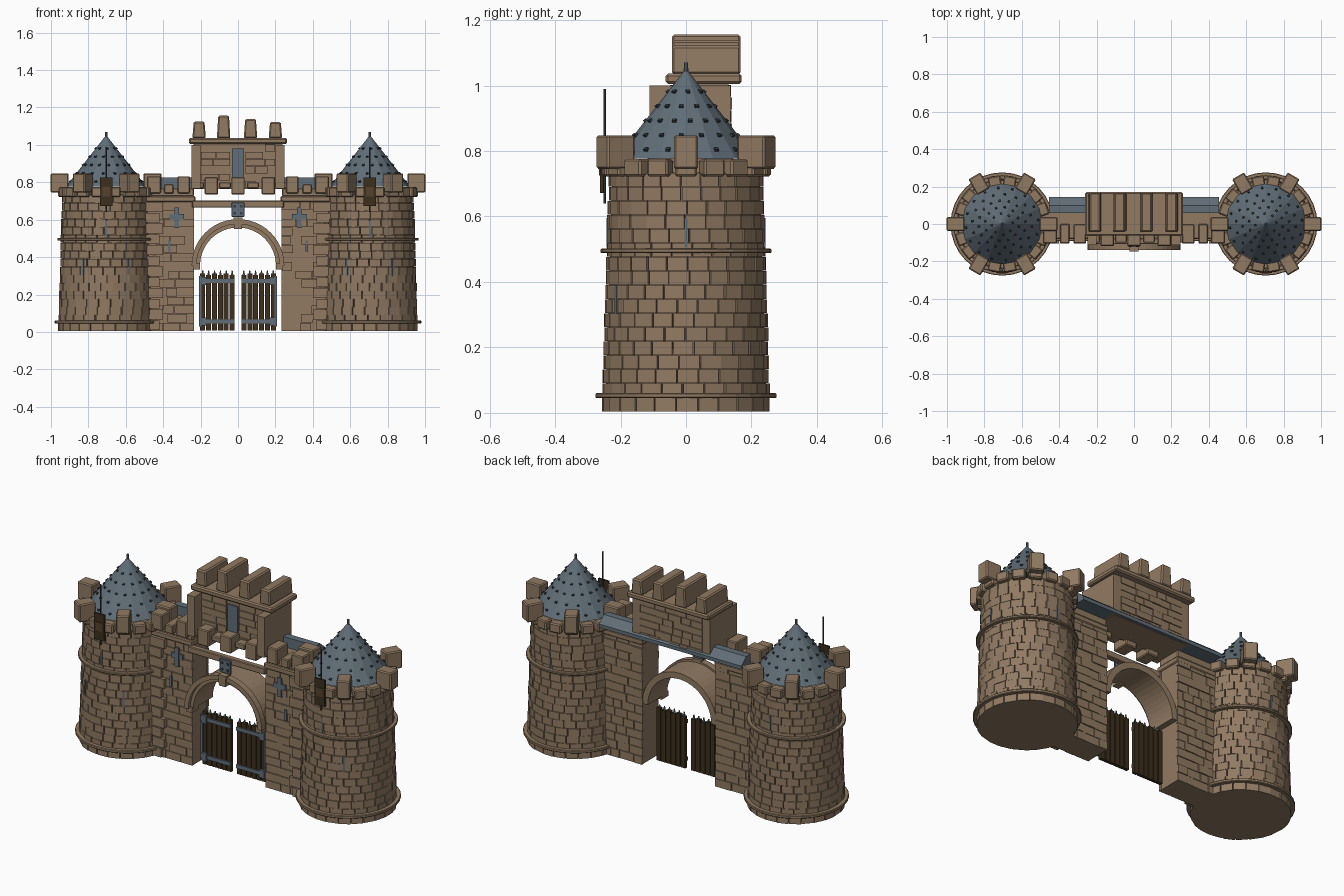
import bpy, bmesh, math, random
from mathutils import Matrix, Vector

if "Cube" in bpy.data.objects:
    bpy.data.objects.remove(bpy.data.objects["Cube"])

random.seed(4)
pi = math.pi


def material(name, rgb):
    m = bpy.data.materials.new(name)
    m.diffuse_color = (*rgb, 1)
    m.use_nodes = True
    m.node_tree.nodes["Principled BSDF"].inputs["Base Color"].default_value = m.diffuse_color
    return m


STONE = material("tan_stone", (.285, .197, .125))
SLATE = material("blue_slate", (.118, .155, .185))
STEEL = material("dark_steel", (.035, .047, .057))
WOOD = material("dark_wood", (.045, .028, .012))
PLAQUE = material("brown_wood", (.09, .055, .026))


def box(bm, c, s, taper=1.0, m=None):
    """Box with centre c and size s; the top is narrowed in x by taper."""
    mat = (m or Matrix()) @ Matrix.Translation(c) @ Matrix.Diagonal((*s, 1))
    vs = bmesh.ops.create_cube(bm, size=1)["verts"]
    for v in vs:
        if v.co.z > 0:
            v.co.x *= taper
        v.co = mat @ v.co


def span(bm, x, y, z, taper=1.0, m=None):
    """Box from (min, max) pairs."""
    box(bm, [(a[0] + a[1]) / 2 for a in (x, y, z)], [a[1] - a[0] for a in (x, y, z)], taper, m)


def cyl(bm, r1, r2, z1, z2, seg, at=(0, 0)):
    bmesh.ops.create_cone(bm, cap_ends=True, segments=seg, radius1=r1, radius2=r2, depth=z2 - z1,
                          matrix=Matrix.Translation((at[0], at[1], (z1 + z2) / 2)))


def finish(bm, name, mat, bevel=0, smooth=False):
    bmesh.ops.recalc_face_normals(bm, faces=bm.faces)
    me = bpy.data.meshes.new(name)
    bm.to_mesh(me)
    bm.free()
    me.materials.append(mat)
    ob = bpy.data.objects.new(name, me)
    bpy.context.collection.objects.link(ob)
    if bevel:
        b = ob.modifiers.new("bevel", 'BEVEL')
        b.width, b.segments = bevel, 1
    return ob


def polar(cx, deg):
    """Local frame on a tower: x points outward, y is tangent."""
    return Matrix.Translation((cx, 0, 0)) @ Matrix.Rotation(math.radians(deg), 4, 'Z')


def radius(z):
    return .254 - .022 * z / .73


def tower(cx, side):
    # core and raised brick courses
    bm = bmesh.new()
    cyl(bm, .247, .225, .005, .735, 32, (cx, 0))
    rows, n = 17, 24
    h = .73 / rows
    for r in range(rows):
        z = .005 + h * (r + .5)
        shift = random.random() * 15
        for i in range(n):
            out = radius(z) + random.uniform(-.001, .003)
            w = 2 * pi * radius(z) / n - random.uniform(.001, .006)
            span(bm, (out - .02, out), (-w / 2, w / 2), (z - h / 2, z + h / 2 - .0015),
                 m=polar(cx, shift + i * 360 / n))
    finish(bm, side + "_tower_bricks", STONE)
    # stone bands
    bm = bmesh.new()
    cyl(bm, .276, .276, .045, .061, 32, (cx, 0))
    cyl(bm, .261, .261, .488, .502, 32, (cx, 0))
    finish(bm, side + "_tower_bands", STONE, .003)
    # battlements: a low ring of blocks and six tall merlons
    bm = bmesh.new()
    for i in range(18):
        span(bm, (.205, .258), (-.034, .034), (.722, .775), m=polar(cx, i * 20))
    for i in range(6):
        span(bm, (.2, .297), (-.037, .037), (.745, .848), m=polar(cx, i * 60))
    finish(bm, side + "_tower_battlements", STONE, .006)
    # roof cone, tip and rivets
    bm = bmesh.new()
    cyl(bm, .215, .006, .777, 1.045, 16, (cx, 0))
    cyl(bm, .008, .006, 1.03, 1.07, 8, (cx, 0))
    finish(bm, side + "_tower_roof", SLATE)
    bm = bmesh.new()
    slope = Matrix.Rotation(math.atan2(.209, .268) - pi / 2, 4, 'Y')
    for k, cnt in enumerate((16, 16, 16, 12, 8)):
        t = .1 + k * .165
        for i in range(cnt):
            m = polar(cx, (i + .5 * (k % 2)) * 360 / cnt + 6)
            p = Matrix.Translation((.215 - .209 * t - .001, 0, .777 + .268 * t))
            box(bm, (0, 0, 0), (.011, .013, .011), m=m @ p @ slope)
    finish(bm, side + "_roof_rivets", STEEL)
    # arrow slits
    bm = bmesh.new()
    for deg, z in ((0, .55), (90, .55), (180, .55), (270, .55), (240, .345), (300, .345)):
        r = radius(z) + .005
        span(bm, (r - .012, r), (-.005, .005), (z - .045, z + .045), m=polar(cx, deg))
    finish(bm, side + "_arrow_slits", SLATE)
    # hanging plaque with pole
    bm = bmesh.new()
    span(bm, (cx - .033, cx + .033), (-.262, -.252), (.672, .825))
    finish(bm, side + "_plaque", WOOD)
    bm = bmesh.new()
    span(bm, (cx - .02, cx + .02), (-.265, -.261), (.725, .775))
    finish(bm, side + "_plaque_panel", PLAQUE)
    bm = bmesh.new()
    cyl(bm, .004, .004, .64, .99, 6, (cx, -.248))
    finish(bm, side + "_plaque_pole", STEEL)


def brick_face(bm, x0, x1, z0, z1, y, out, rows):
    """Irregular brick courses on a wall plane facing out (-1 or 1) in y."""
    h = (z1 - z0) / rows
    for r in range(rows):
        x = x0
        while x < x1 - .005:
            w = random.uniform(.05, .11)
            e = x1 if x + w > x1 - .035 else x + w
            d = y + out * random.uniform(.004, .011)
            span(bm, (x + .001, e - .002), (min(y - out * .01, d), max(y - out * .01, d)),
                 (z0 + r * h, z0 + (r + 1) * h - .003))
            x = e


for s, side in ((-1, "left"), (1, "right")):
    tower(s * .705, side)
    X = lambda a, b: (min(s * a, s * b), max(s * a, s * b))
    # wall pier with bricks and quoins
    bm = bmesh.new()
    span(bm, X(.235, .53), (-.075, .06), (0.005, .725))
    a, b = X(.232, .5)
    brick_face(bm, a, b, .005, .70, -.075, -1, 15)
    brick_face(bm, a, b, .005, .725, .06, 1, 15)
    for i in range(12):
        w = .085 if i % 2 else .065
        span(bm, X(.485 - w, .5), (-.104, -.06), (.01 + i * .0575, .062 + i * .0575))
    finish(bm, side + "_wall_pier", STONE)
    # coping and merlons on the pier
    bm = bmesh.new()
    span(bm, X(.228, .5), (-.092, .07), (.695, .727))
    span(bm, X(.235, .5), (-.08, .065), (.725, .768))
    for x, w in ((.29, .065), (.45, .075), (.37, .05)):
        span(bm, X(x - w / 2, x + w / 2), (-.105, 0), (.74, .79 if x == .37 else .832))
    finish(bm, side + "_wall_battlements", STONE, .005)
    # blue cross and slit on the pier front
    bm = bmesh.new()
    span(bm, X(.315, .34), (-.092, -.08), (.555, .665))
    span(bm, X(.29, .365), (-.091, -.08), (.6, .63))
    span(bm, X(.36, .373), (-.092, -.08), (.43, .49))
    finish(bm, side + "_cross_slits", SLATE)
    # gate leaf planks
    bm = bmesh.new()
    for i in range(6):
        x = .018 + i * .0315
        span(bm, X(x, x + .027), (-.037, -.018), (.008, .305 + .008 * (i % 2)))
    finish(bm, side + "_gate_planks", WOOD)
    # gate straps, hinges and spikes
    bm = bmesh.new()
    for z in (.055, .272):
        span(bm, X(.02, .208), (-.045, -.036), (z - .011, z + .011))
        span(bm, X(.168, .2), (-.05, -.036), (z - .022, z + .022))
    span(bm, X(.196, .208), (-.044, -.03), (.03, .3))
    for i in range(6):
        cyl(bm, .008, .003, .3, .328, 6, (s * (.031 + i * .0315), -.028))
    finish(bm, side + "_gate_ironwork", SLATE)

# arch: a deep barrel with a front moulding
bm = bmesh.new()


def arch(r0, r1, y0, y1, n=24, zc=.355):
    loops = []
    for i in range(n + 1):
        a = pi * i / n
        loops.append([bm.verts.new((r * math.cos(a), y, zc + r * math.sin(a)))
                      for r, y in ((r0, y0), (r1, y0), (r1, y1), (r0, y1))])
    for p, q in zip(loops, loops[1:]):
        for k in range(4):
            bm.faces.new((p[k], p[(k + 1) % 4], q[(k + 1) % 4], q[k]))
    bm.faces.new(loops[0])
    bm.faces.new(loops[-1])


arch(.203, .238, -.118, .06)
arch(.222, .248, -.138, -.1)
for s in (-1, 1):
    box(bm, (s * .222, -.1, .35), (.036, .06, .03))
span(bm, (-.02, .02), (-.146, -.1), (.55, .612), 1.25)
finish(bm, "gate_arch", STONE)

# lintel beam and its plate
bm = bmesh.new()
span(bm, (-.245, .245), (-.108, -.075), (.665, .702))
finish(bm, "lintel", STONE, .004)
bm = bmesh.new()
span(bm, (-.035, .035), (-.12, -.106), (.615, .692))
finish(bm, "lintel_plate", SLATE, .003)
bm = bmesh.new()
for x in (-.018, .018):
    for z in (.635, .672):
        box(bm, (x, -.121, z), (.012, .006, .012))
finish(bm, "lintel_plate_studs", STEEL)

# upper gatehouse room
bm = bmesh.new()
span(bm, (-.237, .237), (-.04, .13), (.765, 1.01))
for s in (-1, 1):
    span(bm, (min(s * .2, s * .248), max(s * .2, s * .248)), (-.112, .136), (.768, 1.0))
    brick_face(bm, min(s * .04, s * .2), max(s * .04, s * .2), .77, 1.005, -.04, -1, 6)
brick_face(bm, -.2, .2, .77, 1.005, .13, 1, 6)
finish(bm, "upper_room", STONE)
bm = bmesh.new()
span(bm, (-.032, .032), (-.05, -.03), (.8, .98))
finish(bm, "upper_window", SLATE)

# room top slab and tapered merlons
bm = bmesh.new()
span(bm, (-.262, .262), (-.062, .17), (1.005, 1.036))
for x, z in ((-.208, 1.125), (-.077, 1.156), (.067, 1.138), (.2, 1.122)):
    span(bm, (x - .036, x + .036), (-.043, .167), (1.034, z), .8)
finish(bm, "upper_battlements", STONE, .007)

# front merlons below the room
bm = bmesh.new()
for x in (-.143, 0, .162):
    span(bm, (x - .036, x + .036), (-.118, -.02), (.735, .828))
for x in (-.215, -.07, .08, .23):
    span(bm, (x - .032, x + .032), (-.1, -.02), (.768, .8))
finish(bm, "front_merlons", STONE, .005)

# slate strip roof along the back, sloping to the rear
bm = bmesh.new()
prof = ((.06, .768), (.145, .768), (.145, .788), (.1, .826), (.06, .826))
ends = [[bm.verts.new((x, y, z)) for y, z in prof] for x in (-.455, .455)]
for e in ends:
    bm.faces.new(e)
for k in range(5):
    j = (k + 1) % 5
    bm.faces.new((ends[0][k], ends[0][j], ends[1][j], ends[1][k]))
finish(bm, "rear_strip_roof", SLATE)
